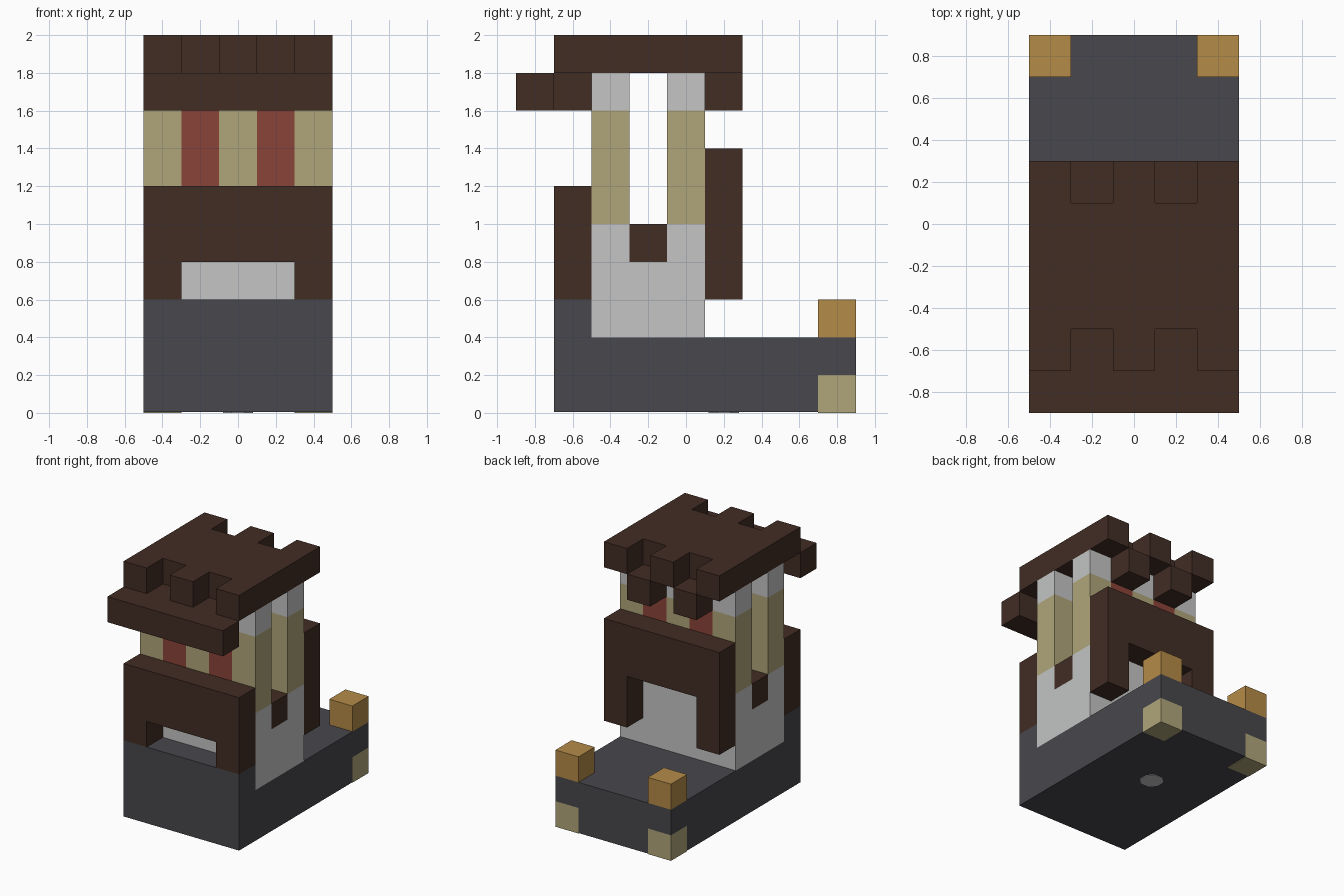
import bpy
import bmesh

if "Cube" in bpy.data.objects:
    bpy.data.objects.remove(bpy.data.objects["Cube"], do_unlink=True)


def material(name, *rgb):
    """Flat material from 0-255 sRGB values."""
    def linear(v):
        v /= 255
        return v / 12.92 if v <= 0.04045 else ((v + 0.055) / 1.055) ** 2.4
    colour = [linear(v) for v in rgb] + [1]
    mat = bpy.data.materials.new(name)
    mat.use_nodes = True
    mat.diffuse_color = colour
    shader = mat.node_tree.nodes["Principled BSDF"]
    shader.inputs["Base Color"].default_value = colour
    shader.inputs["Roughness"].default_value = 0.9
    return mat


BROWN = material("dark brown wood", 66, 45, 36)
GREY = material("dark grey stone", 72, 72, 77)
WHITE = material("pale grey plaster", 195, 197, 196)
BEIGE = material("beige timber", 176, 166, 122)
RED = material("brick red", 138, 67, 56)
GOLD = material("gold", 181, 139, 72)


def prism(name, mat, outline, axis, lo, hi):
    """Extrude a flat outline along an axis from lo to hi."""
    place = {"x": lambda a, b: (lo, a, b),
             "y": lambda a, b: (a, lo, b),
             "z": lambda a, b: (a, b, lo)}[axis]
    bm = bmesh.new()
    face = bm.faces.new([bm.verts.new(place(a, b)) for a, b in outline])
    result = bmesh.ops.extrude_face_region(bm, geom=[face])
    moved = [g for g in result["geom"] if isinstance(g, bmesh.types.BMVert)]
    step = [hi - lo if axis == k else 0 for k in "xyz"]
    bmesh.ops.translate(bm, verts=moved, vec=step)
    bmesh.ops.recalc_face_normals(bm, faces=bm.faces)
    mesh = bpy.data.meshes.new(name)
    bm.to_mesh(mesh)
    bm.free()
    mesh.materials.append(mat)
    obj = bpy.data.objects.new(name, mesh)
    bpy.context.collection.objects.link(obj)
    return obj


def box(name, mat, x, y, z):
    outline = [(x[0], y[0]), (x[1], y[0]), (x[1], y[1]), (x[0], y[1])]
    return prism(name, mat, outline, "z", *z)


def arch(name, y, bottom, opening, top):
    """Upright panel with a wide doorway cut out of its lower edge."""
    half = [(0.3, opening), (0.3, bottom), (0.5, bottom), (0.5, top)]
    outline = half + [(-a, b) for a, b in reversed(half)]
    prism(name, BROWN, outline, "y", *y)


FULL = (-0.5, 0.5)

# Stone base with notched rear corners for the feet
rear = [(0.5, -0.7), (0.5, 0.7), (0.3, 0.7), (0.3, 0.9)]
prism("base_lower", GREY, rear + [(-x, y) for x, y in reversed(rear)],
      "z", 0.004, 0.2)
box("base_upper", GREY, FULL, (-0.7, 0.9), (0.2, 0.4))
box("front_step", GREY, FULL, (-0.7, -0.5), (0.4, 0.6))

# Pale spot under the base
r, c = 0.08, 0.035
spot = [(r, -c), (r, c), (c, r), (-c, r), (-r, c), (-r, -c), (-c, -r), (c, -r)]
prism("underside_spot", WHITE, [(x, y + 0.2) for x, y in spot], "z", 0, 0.005)

# Rear feet and corner blocks
for side, x in (("left", (0.3, 0.5)), ("right", (-0.5, -0.3))):
    box(side + "_foot", BEIGE, x, (0.7, 0.9), (0, 0.2))
    box(side + "_corner_block", GOLD, x, (0.7, 0.9), (0.4, 0.6))

# Tower body with a wooden floor set in its top
prism("tower_body", WHITE,
      [(-0.5, 0.4), (0.1, 0.4), (0.1, 1), (-0.1, 1), (-0.1, 0.8),
       (-0.3, 0.8), (-0.3, 1), (-0.5, 1)], "x", *FULL)
box("tower_floor", BROWN, FULL, (-0.3, -0.1), (0.8, 1))

# Striped walls with plaster lintels
for wall, y in (("front", (-0.5, -0.3)), ("back", (-0.1, 0.1))):
    for i in range(5):
        x = -0.5 + 0.2 * i
        box(f"{wall}_wall_stripe_{i}", RED if i % 2 else BEIGE,
            (x, x + 0.2), y, (1, 1.6))
    box(wall + "_lintel", WHITE, FULL, y, (1.6, 1.8))

# Wooden panels in front of and behind the body
arch("front_panel", (-0.7, -0.5), 0.6, 0.8, 1.2)
arch("back_panel", (0.1, 0.3), 0.6, 1, 1.4)

# Roof with notched front and back edges
half = [(0.1, -0.7), (0.1, -0.5), (0.3, -0.5), (0.3, -0.7), (0.5, -0.7),
        (0.5, 0.3), (0.3, 0.3), (0.3, 0.1), (0.1, 0.1), (0.1, 0.3)]
prism("roof", BROWN, half + [(-x, y) for x, y in reversed(half)], "z", 1.8, 2)

# Eave blocks below the notches, and the front awning bar
for side, x in (("left", (0.1, 0.3)), ("right", (-0.3, -0.1))):
    box(side + "_front_eave", BROWN, x, (-0.7, -0.5), (1.6, 1.8))
    box(side + "_back_eave", BROWN, x, (0.1, 0.3), (1.6, 1.8))
box("awning_bar", BROWN, FULL, (-0.9, -0.7), (1.6, 1.8))
